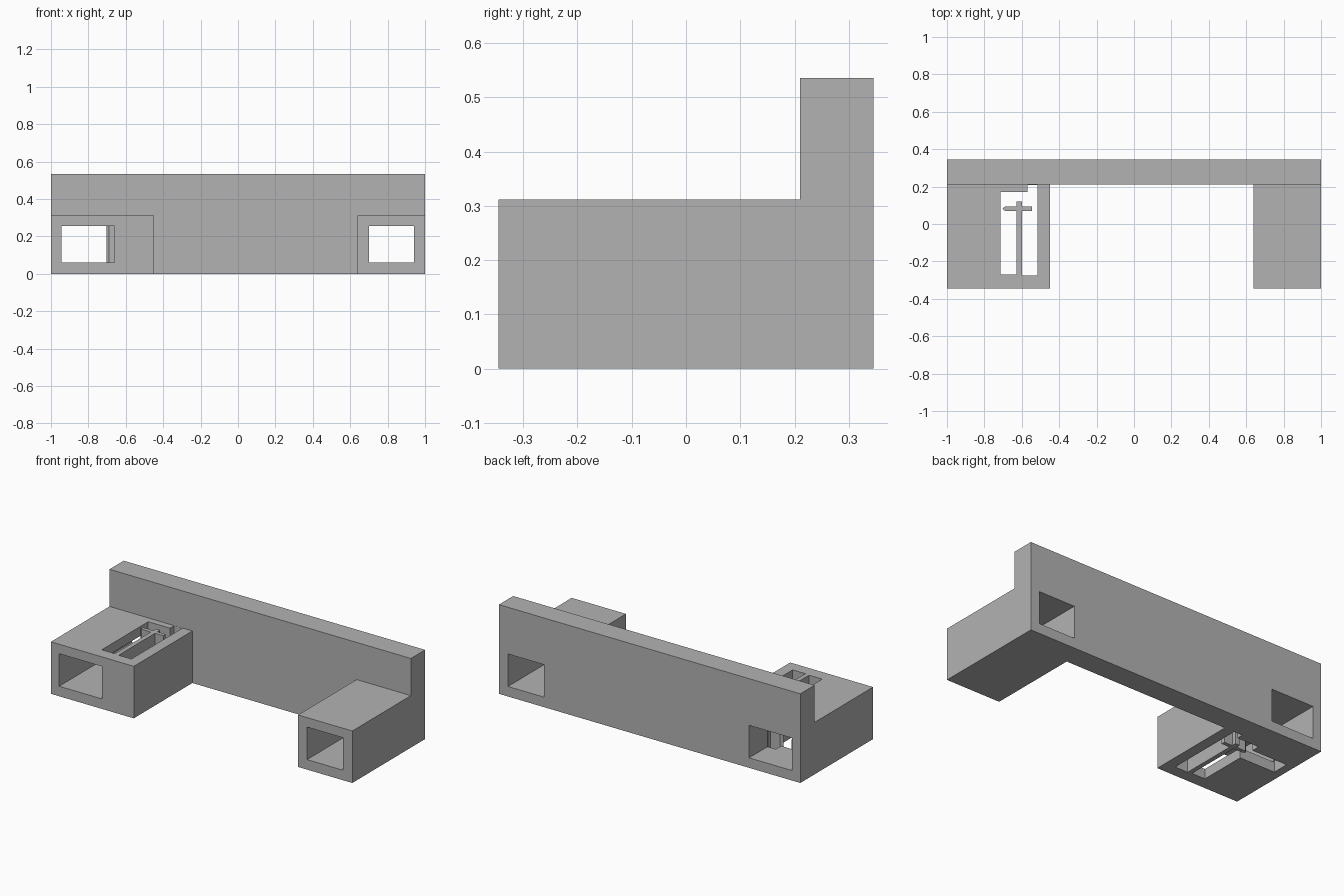
import bpy
import bmesh

default = bpy.data.objects.get("Cube")
if default:
    bpy.data.objects.remove(default, do_unlink=True)

# Single grey material
grey = bpy.data.materials.new("plain grey")
grey.use_nodes = True
colour = (0.45, 0.45, 0.45, 1)
grey.diffuse_color = colour
grey.node_tree.nodes["Principled BSDF"].inputs["Base Color"].default_value = colour


def prism(name, plan, z0, z1, helper=False):
    """Extrude a plan outline upward from z0 to z1."""
    bm = bmesh.new()
    base = bm.faces.new([bm.verts.new((x, y, z0)) for x, y in plan])
    top = bmesh.ops.extrude_face_region(bm, geom=[base])["geom"]
    verts = [v for v in top if isinstance(v, bmesh.types.BMVert)]
    bmesh.ops.translate(bm, verts=verts, vec=(0, 0, z1 - z0))
    bmesh.ops.recalc_face_normals(bm, faces=bm.faces)
    mesh = bpy.data.meshes.new(name)
    bm.to_mesh(mesh)
    bm.free()
    mesh.materials.append(grey)
    obj = bpy.data.objects.new(name, mesh)
    bpy.context.collection.objects.link(obj)
    if helper:
        obj.hide_render = True
        obj.hide_set(True)
    return obj


def box(name, x0, x1, y0, y1, z0, z1, helper=False):
    return prism(name, [(x0, y0), (x1, y0), (x1, y1), (x0, y1)], z0, z1, helper)


def combine(target, tool, operation):
    mod = target.modifiers.new(tool.name, "BOOLEAN")
    mod.operation = operation
    mod.solver = "EXACT"
    mod.object = tool


FRONT, WALL, BACK = -0.345, 0.21, 0.345
BLOCK_TOP, WALL_TOP = 0.312, 0.535

# Tall back wall with the two forward blocks fused to it
body = box("body", -1, 1, WALL, BACK, 0, WALL_TOP)
for name, x0, x1 in (("right_block", -1, -0.45), ("left_block", 0.64, 1)):
    combine(body, box(name, x0, x1, FRONT, BACK, 0, BLOCK_TOP, True), "UNION")

# Square tunnels running front to back
for name, x0, x1 in (("right_tunnel", -0.945, -0.66), ("left_tunnel", 0.70, 0.94)):
    combine(body, box(name, x0, x1, -0.5, 0.5, 0.06, 0.255, True), "DIFFERENCE")

# Vertical slot through the wide block, reaching the wall at one corner
slot = prism("slot", [(-0.715, -0.27), (-0.60, -0.27), (-0.60, -0.275),
                      (-0.515, -0.275), (-0.515, 0.2095), (-0.57, 0.2095),
                      (-0.57, 0.17), (-0.715, 0.17)], -0.1, 0.4, True)
combine(body, slot, "DIFFERENCE")

# Opening in the floor of the wide block's tunnel, beside the slot
floor_opening = box("floor_opening", -0.95, -0.70, 0.02, 0.12, -0.1, 0.07, True)
combine(body, floor_opening, "DIFFERENCE")

# Sprung tongue with a crossbar, standing inside the slot
prism("slot_tongue", [(-0.627, -0.27), (-0.60, -0.27), (-0.60, 0.07),
                      (-0.545, 0.07), (-0.545, 0.093), (-0.60, 0.093),
                      (-0.60, 0.12), (-0.627, 0.12), (-0.627, 0.093),
                      (-0.69, 0.093), (-0.703, 0.082), (-0.69, 0.07),
                      (-0.627, 0.07)], 0, BLOCK_TOP)
